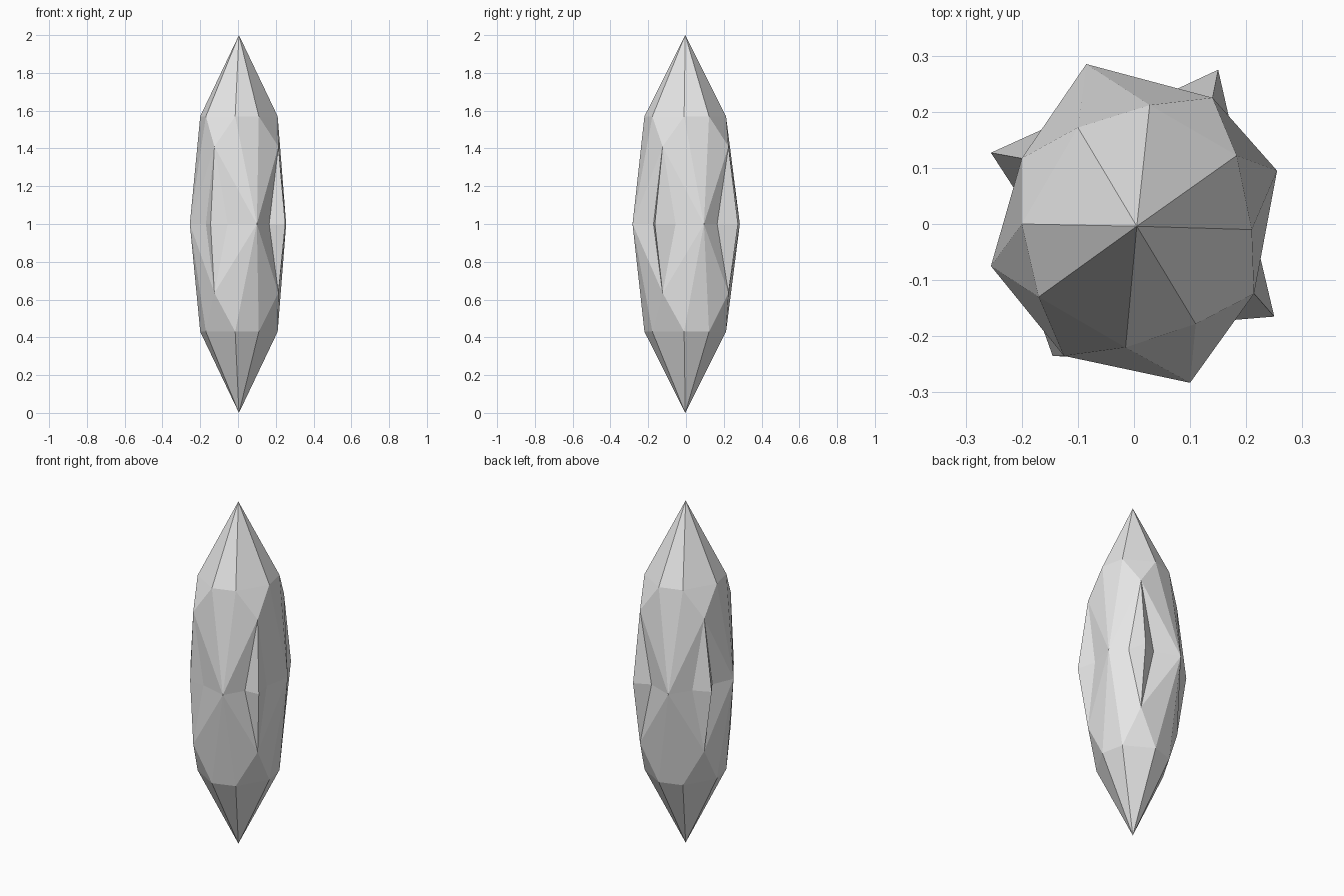
import bpy
import bmesh

cube = bpy.data.objects.get("Cube")
if cube:
    bpy.data.objects.remove(cube, do_unlink=True)

# Plan positions of each kind of corner, one per quarter, counter-clockwise from the left side
cap_start = [(.21, -.01), (.028, .212), (-.2, 0), (-.015, -.22)]
cap_end = [(.183, .122), (-.1, .172), (-.17, -.13), (.11, -.178)]
bulge = [(.255, .095), (-.085, .285), (-.255, -.075), (.1, -.283)]
groove = [(.175, .165), (-.16, .17), (-.17, -.165), (.165, -.172)]
notch = [(.14, .225), (-.2, .117), (-.125, -.235), (.214, -.124)]
fin = [(.15, .275), (-.255, .127), (-.145, -.235), (.25, -.165)]
hollow = [(.06, .233), (-.203, .047), (-.055, -.24), (.224, -.055)]
centre = (.005, -.004)

bm = bmesh.new()


def ring(points, z):
    return [bm.verts.new((x, y, z)) for x, y in points]


# Corners around the waist, shared by both halves
bulges, grooves, fins, hollows = (ring(p, 1) for p in (bulge, groove, fin, hollow))


def half(tip_z, cap_z, notch_z):
    """Pointed cap, shoulder facets and finned sides above or below the waist."""
    tip = ring([centre], tip_z)[0]
    starts, ends = ring(cap_start, cap_z), ring(cap_end, cap_z)
    notches = ring(notch, notch_z)
    for i in range(4):
        j = (i + 1) % 4
        a, b, c, m = starts[i], ends[i], starts[j], notches[i]
        # Cap and shoulder
        facets = [(tip, a, b), (tip, b, c), (a, b, bulges[i]), (b, c, m),
                  (b, m, bulges[i]), (c, m, bulges[j])]
        # Fan from the notch down to the fin and the hollows beside it
        waist = [bulges[i], grooves[i], fins[i], hollows[i], bulges[j]]
        facets += [(m, p, q) for p, q in zip(waist, waist[1:])]
        for facet in facets:
            bm.faces.new(facet)


half(2, 1.57, 1.41)
half(0, .43, .635)
bmesh.ops.recalc_face_normals(bm, faces=bm.faces[:])

mesh = bpy.data.meshes.new("crystal_shard")
bm.to_mesh(mesh)
bm.free()
shard = bpy.data.objects.new("crystal_shard", mesh)
bpy.context.collection.objects.link(shard)

# Stone colour
stone = bpy.data.materials.new("pale_grey")
stone.use_nodes = True
colour = (.8, .8, .8, 1)
stone.diffuse_color = colour
stone.node_tree.nodes["Principled BSDF"].inputs["Base Color"].default_value = colour
mesh.materials.append(stone)
